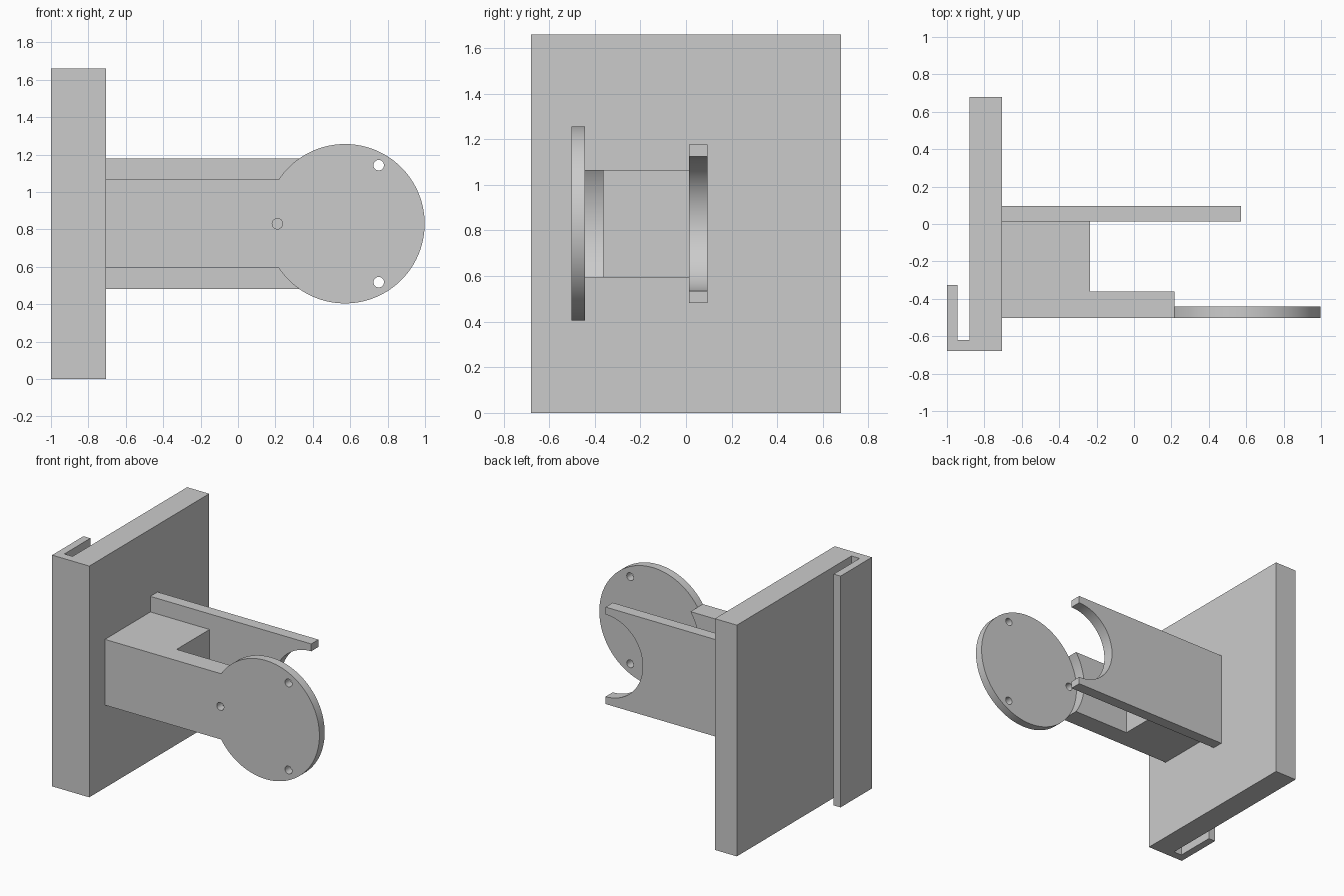
import bpy, bmesh
from math import sin, cos, pi, asin, radians

cube = bpy.data.objects.get("Cube")
if cube:
    bpy.data.objects.remove(cube, do_unlink=True)

grey = bpy.data.materials.new("Plain grey")
grey.use_nodes = True
colour = (0.6, 0.6, 0.6, 1)
grey.diffuse_color = colour
grey.node_tree.nodes["Principled BSDF"].inputs["Base Color"].default_value = colour

HEIGHT = 1.66
MID = HEIGHT / 2          # height of the arm axis
CX = 0.572                # centre of the disc and the cradle
DISC_R, CRADLE_R = 0.426, 0.295
ARM_H, CRADLE_H = 0.236, 0.348   # half heights
WALL_X, BLOCK_X = -0.705, -0.235
FRONT, DISC_BACK, ARM_BACK, BLOCK_BACK, CRADLE_BACK = -0.502, -0.442, -0.361, 0.013, 0.095


def arc(cx, cz, r, start, end, steps):
    """Points on an arc, both ends included."""
    angles = [start + (end - start) * i / steps for i in range(steps + 1)]
    return [(cx + r * cos(a), cz + r * sin(a)) for a in angles]


def prism(name, loops, axis, low, high):
    """Fill an outline with optional holes and extrude it along y or z."""
    def place(u, v):
        return (u, low, v) if axis == "y" else (u, v, low)
    bm = bmesh.new()
    for loop in loops:
        verts = [bm.verts.new(place(u, v)) for u, v in loop]
        for a, b in zip(verts, verts[1:] + verts[:1]):
            bm.edges.new((a, b))
    bmesh.ops.triangle_fill(bm, edges=bm.edges[:], use_beauty=True)
    grown = bmesh.ops.extrude_face_region(bm, geom=bm.faces[:], use_keep_orig=True)
    moved = [g for g in grown["geom"] if isinstance(g, bmesh.types.BMVert)]
    depth = high - low
    bmesh.ops.translate(bm, verts=moved, vec=(0, depth, 0) if axis == "y" else (0, 0, depth))
    bmesh.ops.recalc_face_normals(bm, faces=bm.faces[:])
    mesh = bpy.data.meshes.new(name)
    bm.to_mesh(mesh)
    bm.free()
    mesh.materials.append(grey)
    obj = bpy.data.objects.new(name, mesh)
    bpy.context.collection.objects.link(obj)
    bpy.ops.object.select_all(action="DESELECT")
    obj.select_set(True)
    bpy.context.view_layer.objects.active = obj
    bpy.ops.object.shade_smooth_by_angle(angle=radians(30))
    return obj


# Upright plate with the hooked clip along its front edge
prism("clip_plate", [[
    (WALL_X, -0.68), (WALL_X, 0.68), (-0.88, 0.68), (-0.88, -0.62),
    (-0.945, -0.62), (-0.945, -0.325), (-1, -0.325), (-1, -0.68),
]], "z", 0, HEIGHT)

# Front arm running into the round disc, with three screw holes
neck = pi - asin(ARM_H / DISC_R)
outline = [(WALL_X, MID + ARM_H), (WALL_X, MID - ARM_H)]
outline += arc(CX, MID, DISC_R, -neck, neck, 96)
holes = []
for turn in (60, 180, 300):
    a = radians(turn)
    hx, hz = CX + 0.361 * cos(a), MID + 0.361 * sin(a)
    holes.append(arc(hx, hz, 0.028, 0, 2 * pi, 24)[:-1])
prism("arm_and_disc", [outline] + holes, "y", FRONT, DISC_BACK)

# Thicker rear layer of the arm, hollowed around the disc
outline = [(WALL_X, MID + ARM_H), (WALL_X, MID - ARM_H)]
outline += arc(CX, MID, DISC_R, 2 * pi - neck, neck, 32)
prism("arm_backing", [outline], "y", DISC_BACK, ARM_BACK)

# Solid block joining the arm to the cradle
prism("spacer_block", [[
    (WALL_X, MID - ARM_H), (BLOCK_X, MID - ARM_H),
    (BLOCK_X, MID + ARM_H), (WALL_X, MID + ARM_H),
]], "y", ARM_BACK, BLOCK_BACK)

# Rear cradle plate with a half-round opening
outline = [(CX, MID + CRADLE_H), (WALL_X, MID + CRADLE_H),
           (WALL_X, MID - CRADLE_H), (CX, MID - CRADLE_H)]
outline += arc(CX, MID, CRADLE_R, 1.5 * pi, 0.5 * pi, 48)
prism("cradle_plate", [outline], "y", BLOCK_BACK, CRADLE_BACK)
